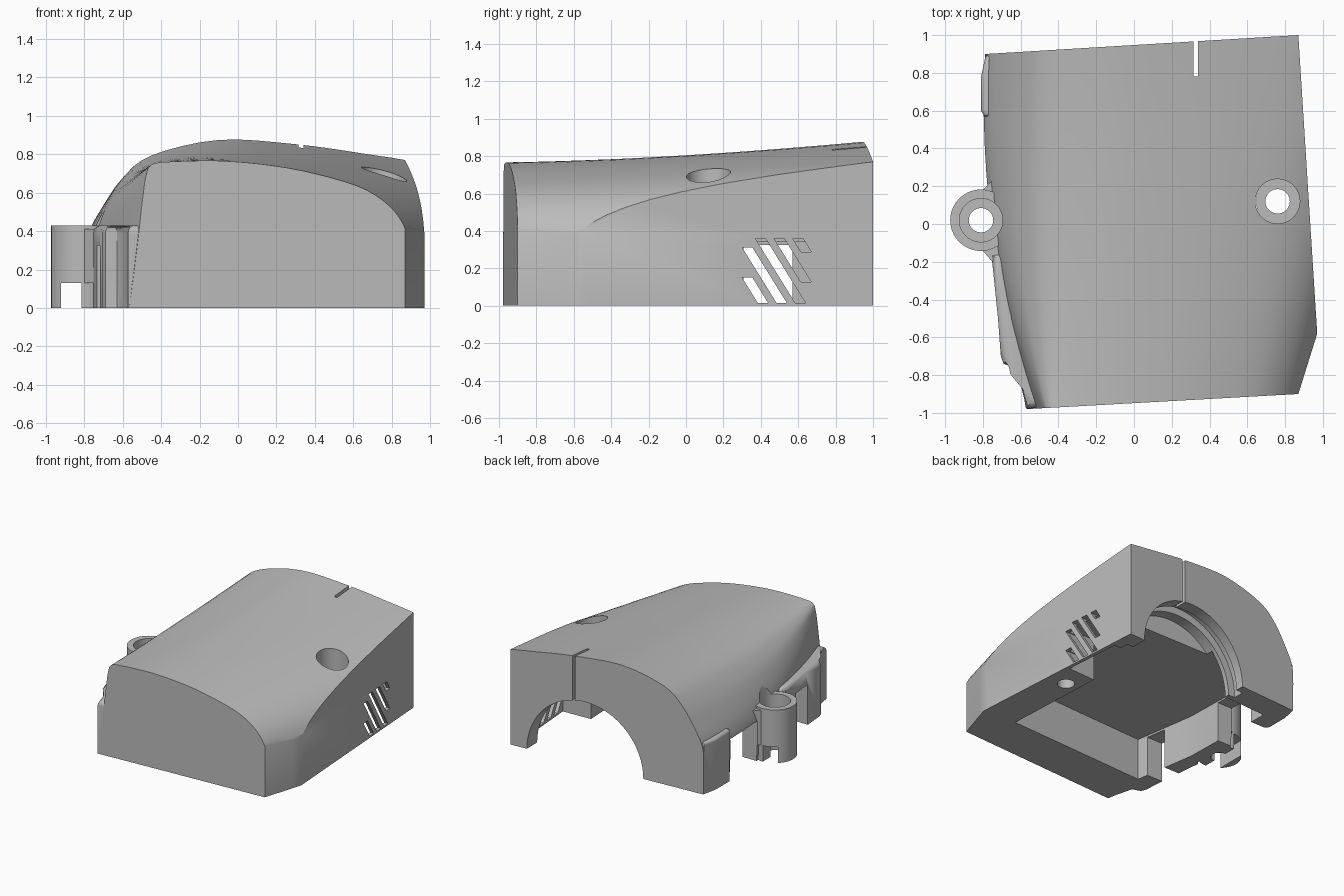
import bpy, bmesh, math
from mathutils import Vector

old = bpy.data.objects.get("Cube")
if old:
    bpy.data.objects.remove(old, do_unlink=True)

grey = bpy.data.materials.new("plain_grey")
grey.use_nodes = True
grey.diffuse_color = (0.5, 0.5, 0.5, 1)
grey.node_tree.nodes["Principled BSDF"].inputs["Base Color"].default_value = (0.5, 0.5, 0.5, 1)


def make_object(name, bm):
    bmesh.ops.recalc_face_normals(bm, faces=bm.faces)
    mesh = bpy.data.meshes.new(name)
    bm.to_mesh(mesh)
    bm.free()
    mesh.materials.append(grey)
    obj = bpy.data.objects.new(name, mesh)
    bpy.context.collection.objects.link(obj)
    return obj


def prism(name, outline, low, high, axis="z", bevel=0):
    """Extrude a 2D outline along z (x, y), y (x, z) or x (y, z)."""
    place = {"z": lambda a, b, h: (a, b, h),
             "y": lambda a, b, h: (a, h, b),
             "x": lambda a, b, h: (h, a, b)}[axis]
    bm = bmesh.new()
    bottom, top = [[bm.verts.new(place(a, b, h)) for a, b in outline] for h in (low, high)]
    bm.faces.new(bottom)
    cap = bm.faces.new(top)
    n = len(outline)
    for i in range(n):
        j = (i + 1) % n
        bm.faces.new((bottom[i], bottom[j], top[j], top[i]))
    if bevel:
        bmesh.ops.bevel(bm, geom=list(cap.edges), offset=bevel, segments=4,
                        profile=0.5, affect="EDGES")
    return make_object(name, bm)


def box(name, x, y, z):
    return prism(name, [(x[0], y[0]), (x[1], y[0]), (x[1], y[1]), (x[0], y[1])], *z)


def cylinder(name, centre, radius, low, high, axis="z", sides=40, bevel=0):
    ring = [(centre[0] + radius * math.cos(math.tau * i / sides),
             centre[1] + radius * math.sin(math.tau * i / sides)) for i in range(sides)]
    return prism(name, ring, low, high, axis, bevel)


def combine(target, operation, other):
    other.hide_render = True
    mod = target.modifiers.new(operation, "BOOLEAN")
    mod.operation = operation
    mod.solver = "EXACT"
    mod.object = other
    bpy.context.view_layer.objects.active = target
    bpy.ops.object.modifier_apply(modifier=mod.name)
    bpy.data.objects.remove(other, do_unlink=True)


def smooth_profile(points, steps=4):
    """Catmull-Rom curve through the points."""
    p = [Vector(q) for q in points]
    p = [2 * p[0] - p[1]] + p + [2 * p[-1] - p[-2]]
    out = []
    for i in range(1, len(p) - 2):
        a, b, c, d = p[i - 1:i + 3]
        for k in range(steps):
            t = k / steps
            out.append(0.5 * (2 * b + (c - a) * t + (2 * a - 5 * b + 4 * c - d) * t * t
                              + (3 * b - a - 3 * c + d) * t ** 3))
    return out + [p[-2]]


# Domed hood: three cross-sections swept from front to back
front = [(-.56, 0), (-.52, .3), (-.485, .6), (-.47, .7), (-.45, .745), (-.38, .76), (-.1, .765),
         (.2, .735), (.45, .68), (.65, .61), (.79, .5), (.86, .36), (.87, .2), (.87, 0)]
middle = [(-.72, 0), (-.72, .25), (-.7, .42), (-.65, .55), (-.57, .66), (-.43, .745), (-.1, .79),
          (.25, .77), (.55, .72), (.8, .645), (.97, .53), (1.07, .37), (1.1, .2), (1.1, 0)]
back = [(-.78, 0), (-.78, .3), (-.76, .42), (-.7, .53), (-.6, .68), (-.45, .8), (-.1, .88),
        (.3, .855), (.65, .805), (.95, .75), (1.2, .64), (1.4, .43), (1.46, .2), (1.47, 0)]
sections = [smooth_profile(s) for s in (front, middle, back)]
stations = (-1, -.25, 1)


def section_at(y):
    a, b, c = stations
    weights = ((y - b) * (y - c) / ((a - b) * (a - c)),
               (y - a) * (y - c) / ((b - a) * (b - c)),
               (y - a) * (y - b) / ((c - a) * (c - b)))
    return [sum((w * q for w, q in zip(weights, trio)), Vector((0, 0))) for trio in zip(*sections)]


bm = bmesh.new()
rows = []
for i in range(17):
    y = -1.05 + 2.1 * i / 16
    rows.append([bm.verts.new((p.x, y, max(p.y, 0))) for p in section_at(y)])
for r, s in zip(rows, rows[1:]):
    for i in range(len(r)):
        j = (i + 1) % len(r)
        bm.faces.new((r[i], r[j], s[j], s[i]))
bm.faces.new(rows[0])
bm.faces.new(rows[-1])
shell = make_object("cover_shell", bm)

# Trim to the skewed plan with its flat right side
combine(shell, "INTERSECT", prism("plan_trim", [
    (-1.2, -1.015), (.87, -.9), (.97, -.58), (.87, 1), (-1.2, .875)], -.5, 1.5))

# Corner legs and screw boss on the right-hand wall of the hood
combine(shell, "UNION", prism("front_leg", [
    (-.572, -.978), (-.6, -.8), (-.63, -.76), (-.69, -.74), (-.705, -.7), (-.72, -.5),
    (-.755, -.16), (-.5, -.15), (-.45, -.965)], 0, .43, bevel=.04))
combine(shell, "UNION", prism("back_leg", [
    (-.79, .57), (-.81, .6), (-.81, .78), (-.785, .893), (-.6, .9), (-.6, .57)],
    0, .41, bevel=.02))
boss = (-.81, .02)
combine(shell, "UNION", prism("boss_web", [
    (-.81, -.13), (-.75, -.2), (-.6, -.2), (-.6, .23), (-.75, .23), (-.81, .17)], .13, .41))
combine(shell, "UNION", cylinder("screw_boss", boss, .163, 0, .43))

# Hollow underside, with a side pocket behind the vents
ceiling = .34
combine(shell, "DIFFERENCE", prism("cavity", [
    (-.56, -.62), (.68, -.56), (.64, .3), (.885, .31), (.85, .79), (-.66, .71), (-.64, -.1)],
    -.2, ceiling))

# Openings in the right wall either side of the boss
for y in ((-.53, -.36), (.2, .57)):
    combine(shell, "DIFFERENCE", box("side_notch", (-1, -.55), y, (-.2, ceiling - .015)))

# Round opening through the back wall with an inner groove
hub = (.23, 0)
combine(shell, "DIFFERENCE", cylinder("back_arch", hub, .5, .68, 1.3, "y", 64))
combine(shell, "DIFFERENCE", cylinder("arch_groove", hub, .56, .77, .86, "y", 64))

# Narrow split in the back wall above the arch
combine(shell, "DIFFERENCE", box("back_split", (.315, .34), (.78, 1.2), (.4, 1.2)))

# Screw holes: wide bore from the top, narrow bore right through
for centre, wide, floor in ((boss, .115, .25), ((.76, .12), .118, .3)):
    combine(shell, "DIFFERENCE", cylinder("screw_bore", centre, wide, floor, 1.3))
    combine(shell, "DIFFERENCE", cylinder("screw_hole", centre, .065, -.2, 1.2, sides=20))
combine(shell, "DIFFERENCE", box("boss_gap", (-.92, -.815), (-.3, .3), (-.2, .13)))

# Slanted vent slits in the left wall
lean, width, top, bottom = .62, .055, .36, .015
for i in range(5):
    start = .17 + .1 * i
    z1 = min(top, top - (.3 - start) / lean)
    z0 = max(bottom, top - (.67 - width - start) / lean)
    y1, y0 = (start + (top - z) * lean for z in (z1, z0))
    combine(shell, "DIFFERENCE", prism("vent_slit", [
        (y0, z0), (y0 + width, z0), (y1 + width, z1), (y1, z1)], .8, 1.2, "x"))

# Smooth shading with crisp edges
bpy.ops.object.select_all(action="DESELECT")
shell.select_set(True)
bpy.context.view_layer.objects.active = shell
bpy.ops.object.shade_smooth_by_angle(angle=math.radians(30))
